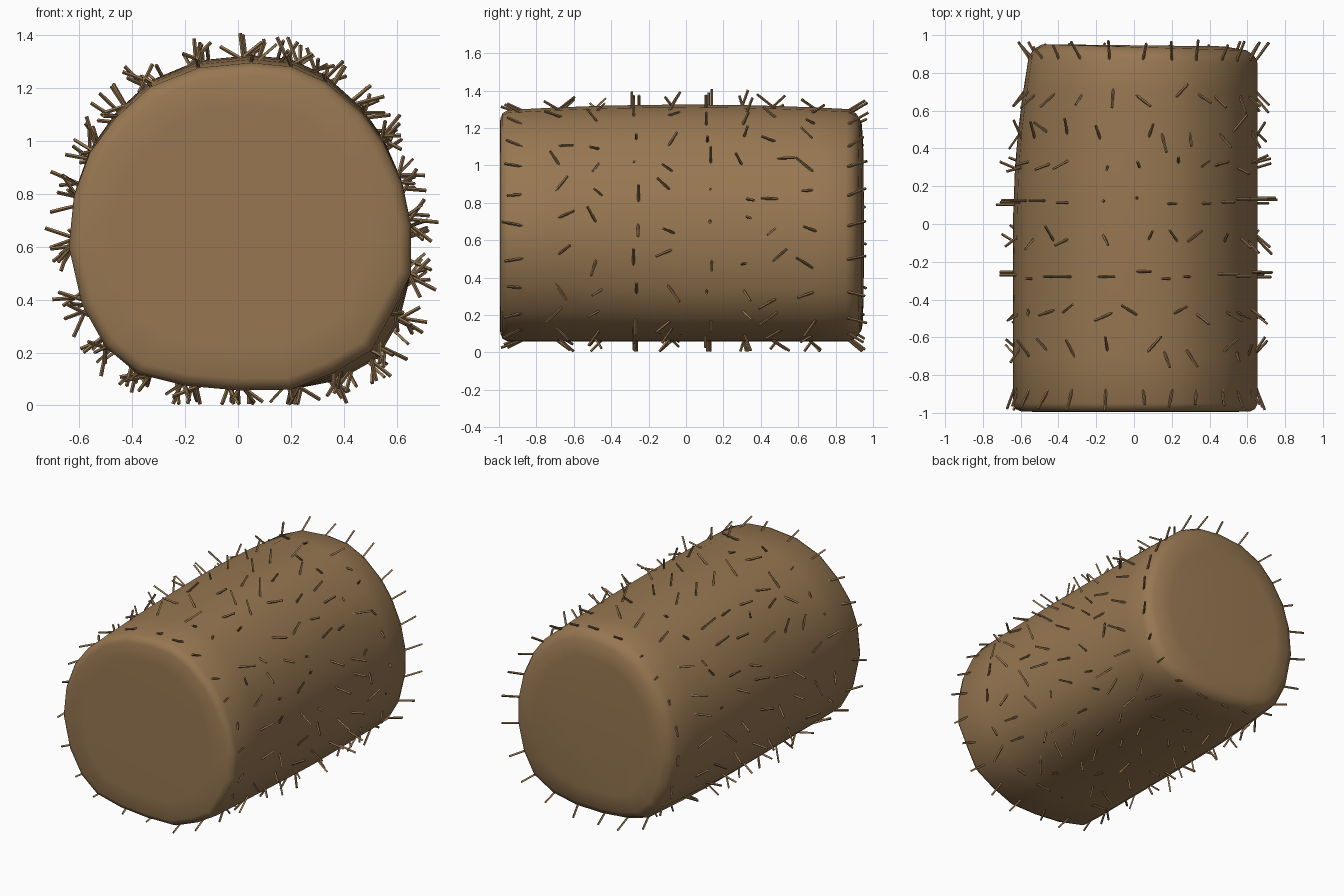
import bpy, bmesh, math, random
from mathutils import Vector

if "Cube" in bpy.data.objects:
    bpy.data.objects.remove(bpy.data.objects["Cube"])

random.seed(7)

def material(name, color):
    m = bpy.data.materials.new(name)
    m.diffuse_color = (*color, 1)
    m.use_nodes = True
    m.node_tree.nodes["Principled BSDF"].inputs["Base Color"].default_value = m.diffuse_color
    return m

hay = material("hay brown", (0.31, 0.185, 0.083))

def finish(bm, name, smooth):
    bmesh.ops.recalc_face_normals(bm, faces=bm.faces)
    for f in bm.faces:
        f.smooth = smooth
    me = bpy.data.meshes.new(name)
    bm.to_mesh(me)
    bm.free()
    me.materials.append(hay)
    ob = bpy.data.objects.new(name, me)
    bpy.context.collection.objects.link(ob)
    return ob

# Slightly lumpy cross-section of the bale (x, z)
OUTLINE = [(0.05, 1.325), (0.2, 1.31), (0.33, 1.25), (0.47, 1.125), (0.55, 1.01),
           (0.62, 0.85), (0.655, 0.68), (0.655, 0.5), (0.61, 0.32), (0.53, 0.18),
           (0.38, 0.095), (0.2, 0.06), (0, 0.057), (-0.2, 0.075), (-0.38, 0.12),
           (-0.5, 0.22), (-0.59, 0.38), (-0.64, 0.6), (-0.62, 0.8), (-0.56, 0.97),
           (-0.46, 1.11), (-0.33, 1.23), (-0.15, 1.305)]
N = len(OUTLINE)
CZ = 0.69

def surface(i, y, inset=0.0):
    """Point on the bale: left side tapers to the back, top sags at both ends."""
    x, z = OUTLINE[i % N]
    if x < 0 and y > 0:
        x *= 1 - 0.17 * y * y
    if z > CZ:
        z = CZ + (z - CZ) * (1 - 0.05 * y * y)
    if x > 0.3 and z < 0.4 and y < 0:
        x *= 1 + 0.05 * y
        z -= 0.03 * y
    d = Vector((x, 0, z - CZ))
    d *= 1 - inset / d.length
    return Vector((d.x, y, CZ + d.z))

# Bale body: lofted rings with rounded ends
rings = [(-0.993, 0.045), (-0.98, 0.015), (-0.95, 0.0), (-0.7, 0), (-0.45, 0), (-0.2, 0),
         (0.05, 0), (0.3, 0), (0.5, 0), (0.7, 0), (0.87, 0), (0.91, 0.02), (0.937, 0.06)]
bm = bmesh.new()
loops = []
for y, inset in rings:
    loop = []
    for i in range(N):
        p = surface(i, y, inset)
        if y > 0.8:
            p.y -= 0.03 * p.x
        loop.append(bm.verts.new(p))
    loops.append(loop)
for a, b in zip(loops, loops[1:]):
    for i in range(N):
        j = (i + 1) % N
        bm.faces.new((a[i], a[j], b[j], b[i]))
for loop, y in ((loops[0], -0.996), (loops[-1], 0.95)):
    inner = []
    for v in loop:
        inner.append(bm.verts.new((v.co.x * 0.8, v.co.y * 0.3 + y * 0.7, CZ + (v.co.z - CZ) * 0.8)))
    for i in range(N):
        j = (i + 1) % N
        bm.faces.new((loop[i], loop[j], inner[j], inner[i]))
    bm.faces.new(inner)
finish(bm, "hay_bale", True)

# Loose straws: thin square sticks poking out in rows around the bale
def straw(bm, base, d, length, r):
    d = d.normalized()
    u = d.orthogonal().normalized()
    w = d.cross(u)
    ends = []
    for t in (-0.02, length):
        ends.append([bm.verts.new(base + d * t + (u * sx + w * sy) * r)
                     for sx, sy in ((1, 1), (-1, 1), (-1, -1), (1, -1))])
    a, b = ends
    for i in range(4):
        j = (i + 1) % 4
        bm.faces.new((a[i], a[j], b[j], b[i]))
    bm.faces.new(a)
    bm.faces.new(b)

# each row: y, outward share, lean along y, lean around the bale
rows = [(-0.89, 0.4, -1.0, 0.3), (-0.68, 0.5, -0.7, 0.7), (-0.47, 0.5, -0.35, 0.9),
        (-0.27, 0.6, 0.0, 0.8), (-0.08, 0.6, 0.5, 0.5), (0.12, 0.9, 0.0, 0.3),
        (0.31, 0.9, 0.3, 0.3), (0.48, 0.5, 0.7, 0.7), (0.68, 0.5, -0.6, 0.7),
        (0.88, 0.6, 1.0, 0.3)]
bm = bmesh.new()
for y, out, lean, around in rows:
    for i in range(N):
        base = surface(i, y)
        tangent = (surface(i + 1, y) - surface(i - 1, y)).normalized()
        normal = Vector((-tangent.z, 0, tangent.x))
        if normal.dot(base - Vector((0, y, CZ))) < 0:
            normal.negate()
        end_row = abs(y) > 0.85
        if not end_row:
            base += tangent * random.uniform(-0.05, 0.05)
            base.y += random.uniform(-0.02, 0.02)
            if random.random() < 0.3:
                lean = -lean
        d = (normal * out * random.uniform(0.7, 1.2)
             + Vector((0, lean, 0)) * random.uniform(0.7, 1.1)
             + tangent * around * random.uniform(-1, 1))
        length = random.uniform(0.07, 0.11)
        d.normalize()
        # keep tips inside the overall size
        if abs(base.y + d.y * length) > 0.995:
            length = (0.995 - abs(base.y)) / abs(d.y)
        if base.z + d.z * length < 0.006:
            length = (base.z - 0.006) / -d.z
        straw(bm, base, d, length, 0.005)
finish(bm, "loose_straws", False)
